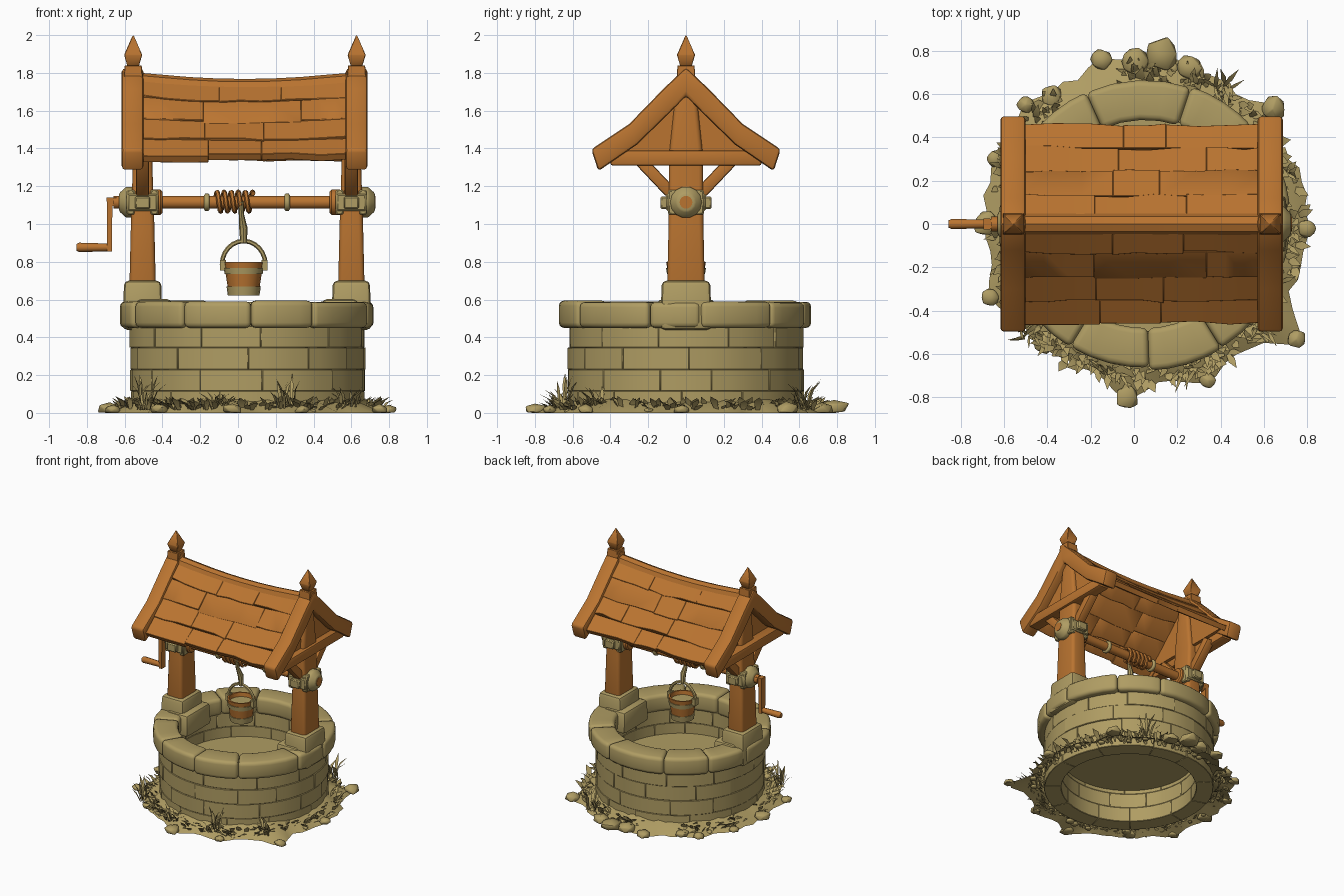
import bpy, bmesh, math, random
from mathutils import Vector

if "Cube" in bpy.data.objects:
    bpy.data.objects.remove(bpy.data.objects["Cube"])
random.seed(7)
R = random.uniform
CX = 0.05                      # axis of the stone ring
POSTS = (-0.505, 0.60)


def material(name, col):
    m = bpy.data.materials.new(name)
    m.diffuse_color = (*col, 1)
    m.use_nodes = True
    m.node_tree.nodes["Principled BSDF"].inputs["Base Color"].default_value = m.diffuse_color
    return m


WOOD = material("orange wood", (0.49, 0.175, 0.03))
STONE = material("khaki stone", (0.43, 0.335, 0.125))


def loft(bm, rings, cap=True):
    vs = [[bm.verts.new(p) for p in r] for r in rings]
    n = len(rings[0])
    for a, b in zip(vs, vs[1:]):
        for i in range(n):
            bm.faces.new((a[i], a[(i + 1) % n], b[(i + 1) % n], b[i]))
    if cap:
        bm.faces.new(vs[0][::-1])
        bm.faces.new(vs[-1])


def finish(bm, name, mat, bevel=0, segs=2, recalc=True):
    if recalc:
        bmesh.ops.recalc_face_normals(bm, faces=bm.faces[:])
    if bevel:
        es = [e for e in bm.edges if len(e.link_faces) == 2 and e.calc_face_angle(0) > 0.6]
        bmesh.ops.bevel(bm, geom=es, offset=bevel, segments=segs, profile=0.5,
                        affect='EDGES', clamp_overlap=True)
    me = bpy.data.meshes.new(name)
    bm.to_mesh(me)
    bm.free()
    me.materials.append(mat)
    ob = bpy.data.objects.new(name, me)
    bpy.context.collection.objects.link(ob)


def rect(cx, cy, hx, hy, z):
    return [(cx - hx, cy - hy, z), (cx + hx, cy - hy, z), (cx + hx, cy + hy, z), (cx - hx, cy + hy, z)]


def tube(bm, pts, radii, sides=10):
    pts = [Vector(p) for p in pts]
    rings = []
    for i, p in enumerate(pts):
        t = (pts[min(i + 1, len(pts) - 1)] - pts[max(i - 1, 0)]).normalized()
        u = t.cross(Vector((0, 1, 0)))
        if u.length < 0.2:
            u = t.cross(Vector((1, 0, 0)))
        u.normalize()
        v = t.cross(u)
        r = radii[i] if isinstance(radii, (list, tuple)) else radii
        rings.append([p + r * (math.cos(a) * u + math.sin(a) * v)
                      for a in (2 * math.pi * k / sides for k in range(sides))])
    loft(bm, rings)


def lathe_x(bm, prof, sides=14, z=1.115):
    loft(bm, [[(x, r * math.cos(2 * math.pi * k / sides), z + r * math.sin(2 * math.pi * k / sides))
               for k in range(sides)] for x, r in prof])


def arc_block(bm, r0, r1, z0, z1, a0, a1, steps=4):
    rings = []
    for i in range(steps + 1):
        a = a0 + (a1 - a0) * i / steps
        c, s = math.cos(a), math.sin(a)
        rings.append([(CX + r * c, r * s, z) for r, z in ((r0, z0), (r1, z0), (r1, z1), (r0, z1))])
    loft(bm, rings)


def block_ring(bm, n, r0, r1, z0, z1, jr, jz, off, gap):
    cuts = [off + (i + R(-.18, .18)) * 2 * math.pi / n for i in range(n)]
    for i in range(n):
        b = cuts[(i + 1) % n] + (2 * math.pi if i == n - 1 else 0)
        arc_block(bm, r0, r1 + R(-jr, jr), z0, z1 + R(-jz, jz), cuts[i] + gap, b - gap)


# stone wall: four courses of blocks, and the rounded rim stones
bm = bmesh.new()
for k in range(4):
    block_ring(bm, 11, 0.495, 0.622, k * 0.115, k * 0.115 + 0.116, 0.006, 0, k * 0.31, 0.0)
finish(bm, "well_wall", STONE, 0.003, 1)
bm = bmesh.new()
block_ring(bm, 11, 0.48, 0.669, 0.45, 0.59, 0.007, 0.006, 0.2, 0.0)
finish(bm, "well_rim", STONE, 0.028, 3)
# shaft floor
bm = bmesh.new()
bmesh.ops.create_circle(bm, cap_ends=True, segments=40, radius=0.5)
bmesh.ops.translate(bm, verts=bm.verts, vec=(CX, 0, 0.26))
finish(bm, "well_floor", STONE)

# post footings
bm = bmesh.new()
for x, d in zip(POSTS, (1, -1)):
    loft(bm, [rect(x, 0, 0.107, 0.137, 0.44), rect(x, 0, 0.098, 0.128, 0.70)])
    loft(bm, [rect(x + d * 0.06, 0, 0.10, 0.16, 0.43), rect(x + d * 0.06, 0, 0.095, 0.15, 0.602)])
finish(bm, "post_footings", STONE, 0.025, 2)

# posts, tie beams, struts and gable panels
bm = bmesh.new()
for x in POSTS:
    loft(bm, [rect(x, 0, 0.07, 0.10, 0.66), rect(x, 0, 0.062, 0.092, 1.0),
              rect(x, 0, 0.05, 0.09, 1.36), rect(x, 0, 0.045, 0.05, 1.74)])
finish(bm, "posts", WOOD, 0.024, 3)
bm = bmesh.new()
for xp in POSTS:
    x = xp + (-0.05 if xp < 0 else 0.025)
    loft(bm, [[(x - .045, y, 1.31), (x + .045, y, 1.31), (x + .045, y, 1.39), (x - .045, y, 1.39)]
              for y in (-0.40, 0, 0.40)])
    for s in (-1, 1):
        loft(bm, [[(xp - .035, s * y, z), (xp + .035, s * y, z),
                   (xp + .035, s * (y + .055), z - .035), (xp - .035, s * (y + .055), z - .035)]
                  for y, z in ((0.05, 1.18), (0.23, 1.37))])
finish(bm, "tie_beams_and_struts", WOOD, 0.012, 2)
bm = bmesh.new()
for x in POSTS:
    loft(bm, [[(x + d, -0.40, 1.37), (x + d, 0.40, 1.37), (x + d, 0.0, 1.75)] for d in (-0.02, 0.02)])
finish(bm, "gable_panels", WOOD)

# curved gable boards
bm = bmesh.new()
half = [((0.502, 1.395), (0.464, 1.28)), ((0.3, 1.53), (0.26, 1.42)),
        ((0.12, 1.715), (0.085, 1.59)), ((0, 1.83), (0, 1.68))]
for x in (-0.558, 0.628):
    st = [(1, *h) for h in half] + [(-1, *h) for h in half[2::-1]]
    loft(bm, [[(x - .058, s * t[0], t[1]), (x + .058, s * t[0], t[1]),
               (x + .058, s * b[0], b[1]), (x - .058, s * b[0], b[1])] for s, t, b in st])
finish(bm, "gable_boards", WOOD, 0.018, 2)

# finials
bm = bmesh.new()
for x in (-0.555, 0.628):
    loft(bm, [rect(x, 0, 0.05, 0.05, 1.77), rect(x, 0, 0.045, 0.045, 1.84)])
    loft(bm, [rect(x, 0, h, h, z) for z, h in ((1.835, 0.03), (1.895, 0.048), (1.998, 0.003))])
finish(bm, "finials", WOOD, 0.004, 1)


# roof planks: overlapping rows on a sagging slope
def roof_z(x, y):
    P = [(0.0, 1.80), (0.15, 1.655), (0.3, 1.495), (0.47, 1.355)]
    for (a, za), (b, zb) in zip(P, P[1:]):
        if y <= b:
            break
    z = za + (zb - za) * (y - a) / (b - a)
    u = (x - 0.035) / 0.55
    return z - 0.035 * max(0, 1 - u * u) * (1 - y / 0.5)


bm = bmesh.new()
rows = [0.02, 0.13, 0.24, 0.35, 0.455]
for s in (-1, 1):
    for a, b in zip(rows, rows[1:]):
        cuts = [-0.53] + sorted((-0.17 + R(-.13, .13), 0.22 + R(-.13, .13))) + [0.60]
        for x0, x1 in zip(cuts, cuts[1:]):
            lift, lo = R(0.002, 0.012), b + R(0, 0.012)
            rings = []
            for i in range(4):
                x = x0 + (x1 - x0) * i / 3
                yb = min(lo + R(-.01, .008), 0.466)
                za, zb = roof_z(x, a), roof_z(x, yb) + lift
                rings.append([(x, s * a, za), (x, s * yb, zb),
                              (x, s * (yb - .022), zb - .034), (x, s * (a - .012), za - .034)])
            loft(bm, rings)
finish(bm, "roof_planks", WOOD, 0.002, 1)
# ridge beam
bm = bmesh.new()
xs = [-0.55 + 1.18 * i / 8 for i in range(9)]
tube(bm, [(x, 0, roof_z(x, 0) - 0.047) for x in xs], 0.05, 8)
finish(bm, "ridge_beam", WOOD)

# axle with wooden collars, and crank
bm = bmesh.new()
lathe_x(bm, [(-0.66, 0.034), (0.728, 0.034)])
lathe_x(bm, [(-0.46, 0.07), (-0.41, 0.068), (-0.40, 0.058)])
lathe_x(bm, [(0.485, 0.058), (0.495, 0.068), (0.54, 0.07)])
finish(bm, "axle", WOOD)
bm = bmesh.new()
loft(bm, [rect(-0.68, 0, 0.013, 0.024, 0.855), rect(-0.68, 0, 0.015, 0.026, 1.14)])
loft(bm, [rect(-0.668, 0, 0.026, 0.024, 1.095), rect(-0.668, 0, 0.026, 0.024, 1.14)])
tube(bm, [(-0.67, 0, 0.876), (-0.84, 0, 0.876), (-0.855, 0, 0.876)], [0.02, 0.025, 0.018], 10)
finish(bm, "crank", WOOD)

# hub brackets on the posts, and axle rings
bm = bmesh.new()
for x, d in zip(POSTS, (-1, 1)):
    lathe_x(bm, [(x - d * 0.05, 0.075), (x + d * 0.06, 0.084), (x + d * 0.09, 0.084),
                 (x + d * 0.105, 0.066), (x + d * 0.125, 0.05)])
    loft(bm, [rect(x, 0, 0.078, 0.106, z) for z in (1.07, 1.158)])
    for s in (-1, 1):
        loft(bm, [rect(x, s * 0.115, 0.04, 0.02, z) for z in (1.08, 1.145)])
        for e in (-0.062, 0.062):
            loft(bm, [rect(x + e, s * 0.065, 0.022, 0.03, z) for z in (1.05, 1.18)])
for x in (-0.165, 0.26):
    lathe_x(bm, [(x - .015, 0.045), (x, 0.05), (x + .015, 0.045)])
finish(bm, "hub_brackets", STONE, 0.007, 1)

# wound coil on the axle
bm = bmesh.new()
n = 56
tube(bm, [(-0.12 + 0.2 * i / n, 0.047 * math.cos(i * 0.6), 1.118 + 0.052 * math.sin(i * 0.6))
          for i in range(n + 1)], 0.013, 6)
finish(bm, "coil", WOOD)
# hanging rope, knot and bucket handle
bm = bmesh.new()
tube(bm, [(0.015, -0.045, 1.12), (0.018, -0.03, 1.05), (0.028, -0.005, 0.98), (0.03, 0, 0.90)],
     [0.014, 0.014, 0.022, 0.018], 8)
tube(bm, [(0.03 + 0.115 * math.cos(math.pi * i / 12), 0, 0.785 + 0.125 * math.sin(math.pi * i / 12))
          for i in range(13)], 0.012, 6)
for s in (-1, 1):
    loft(bm, [rect(0.03 + s * 0.11, 0, 0.016, 0.022, z) for z in (0.755, 0.81)])
finish(bm, "rope_and_handle", STONE)


# bucket: hollow wooden shell with two bands
def cup(name, prof, mat):
    bm = bmesh.new()
    loft(bm, [[(0.03 + r * math.cos(k * math.pi / 8), r * math.sin(k * math.pi / 8), z)
               for k in range(16)] for r, z in prof])
    finish(bm, name, mat)


def bucket_r(z):
    return 0.085 + (z - 0.63) * 0.15


cup("bucket", [(0.079, 0.63), (0.105, 0.80), (0.092, 0.80), (0.072, 0.65)], WOOD)
for nm, z0, z1 in (("lower_band", 0.622, 0.668), ("upper_band", 0.735, 0.768)):
    cup(nm, [(bucket_r(z0) - .012, z0), (bucket_r(z0), z0), (bucket_r(z1), z1), (bucket_r(z1) - .012, z1)], STONE)

# pebbles around the foot (x, y, radius)
peb = [(-0.03, -0.8, .055), (0.13, 0.785, .075), (-0.15, 0.76, .05), (0.0, 0.75, .07), (0.75, -0.53, .045),
       (-0.66, -0.34, .045), (-0.68, 0.0, .06), (0.8, -0.02, .045), (-0.38, 0.59, .05), (-0.5, 0.55, .045),
       (0.25, 0.72, .06), (0.64, 0.53, .06), (0.34, -0.72, .04), (-0.42, -0.55, .05), (-0.64, 0.3, .04)]

# ground skirt: uneven collar of earth reaching out to the big pebbles
N = 72
out = []
for k in range(N):
    a = 2 * math.pi * k / N
    o = 0.735 + R(-.025, .025)
    for x, y, r in peb:
        d = (math.atan2(y, x - CX) - a + math.pi) % (2 * math.pi) - math.pi
        o = max(o, 0.72 + (math.hypot(x - CX, y) + 0.01 - 0.72) * math.exp(-(d / 0.13) ** 2))
    out.append(o)
bm = bmesh.new()
rings = []
for f, z in ((0, 0.07), (0.5, 0.04), (1, 0.0)):
    rings.append([(CX + (0.6 + (o - 0.6) * f) * math.cos(2 * math.pi * k / N),
                   (0.6 + (o - 0.6) * f) * math.sin(2 * math.pi * k / N),
                   z + (R(-.012, .014) if f < 1 else 0)) for k, o in enumerate(out)])
loft(bm, rings, cap=False)
finish(bm, "ground_skirt", STONE)

bm = bmesh.new()
for i in range(22):
    a = R(0, 6.283)
    peb.append((CX + R(.66, .72) * math.cos(a), R(.66, .73) * math.sin(a), R(.018, .035)))
for x, y, r in peb:
    vs = bmesh.ops.create_icosphere(bm, subdivisions=1, radius=1)['verts']
    for v in vs:
        k = r * R(.9, 1.25)
        v.co = Vector((x + v.co.x * k, y + v.co.y * k, max(0, r * 0.35 + v.co.z * k * .6)))
finish(bm, "pebbles", STONE, 0.006, 1, recalc=False)

# grass and leaf blades, with taller tufts in places
bm = bmesh.new()


def blade(x, y, a, h, reach, w):
    d, n = Vector((math.cos(a), math.sin(a), 0)), Vector((-math.sin(a), math.cos(a), 0))
    o = Vector((x, y, 0.015))
    m = o + d * reach * 0.45 + Vector((0, 0, h * 0.7))
    v = [bm.verts.new(p) for p in (o - n * w * .5, o + n * w * .5, m + n * w, m - n * w,
                                   o + d * reach + Vector((0, 0, h)))]
    bm.faces.new(v[:4])
    bm.faces.new((v[3], v[2], v[4]))


for i in range(400):
    a = R(0, 6.283)
    if 1.75 < a < 2.2 or 2.9 < a < 3.2:
        continue
    rr = R(0.63, 0.73)
    blade(CX + rr * math.cos(a) * .98, rr * math.sin(a), a + R(-1.2, 1.2), R(.025, .075), R(.03, .08), R(.011, .024))
for x, y, h in ((0.25, -0.66, .2), (-0.5, -0.50, .2), (0.40, 0.62, .17), (0.58, -0.47, .13), (-0.1, -0.68, .1)):
    for i in range(14):
        blade(x + R(-.04, .04), y + R(-.03, .03), R(0, 6.283), h * R(.4, 1), R(.04, .11), R(.006, .012))
finish(bm, "grass", STONE, recalc=False)

# smooth shading with sharp corners kept
bpy.ops.object.select_all(action='SELECT')
bpy.context.view_layer.objects.active = bpy.data.objects["well_wall"]
bpy.ops.object.shade_smooth_by_angle(angle=math.radians(40))
